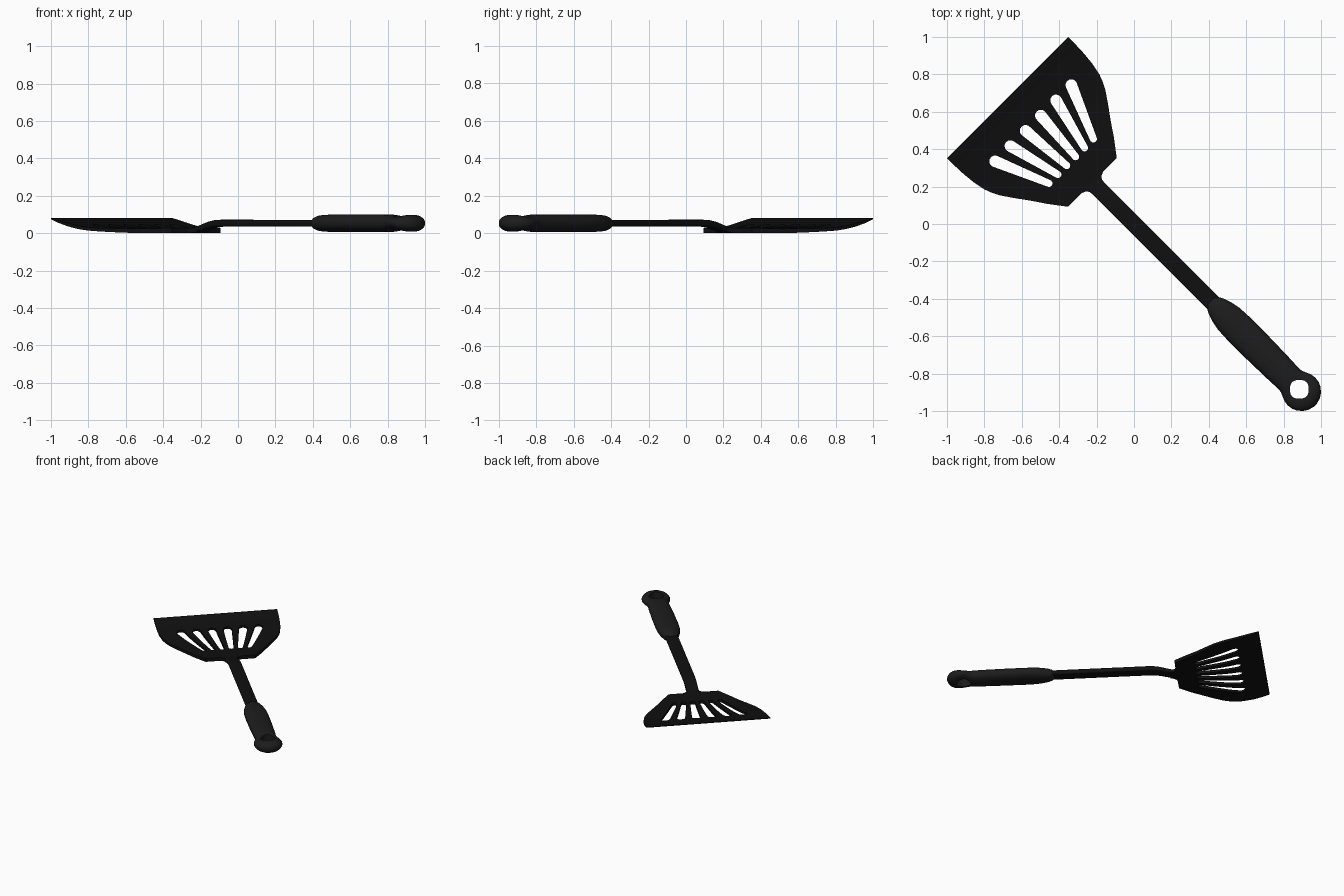
import bpy, bmesh, math

if "Cube" in bpy.data.objects:
    bpy.data.objects.remove(bpy.data.objects["Cube"])

TURN = math.radians(135)   # local +x runs from handle to blade edge


def material(name, g):
    m = bpy.data.materials.new(name)
    m.diffuse_color = (g, g, g, 1)
    m.use_nodes = True
    m.node_tree.nodes["Principled BSDF"].inputs["Base Color"].default_value = m.diffuse_color
    return m


def mesh_object(name, rings, mat=None):
    """Skin a list of equal-length point rings into a closed solid."""
    bm = bmesh.new()
    loops = [[bm.verts.new(p) for p in ring] for ring in rings]
    n = len(loops[0])
    for a, b in zip(loops, loops[1:]):
        for i in range(n):
            j = (i + 1) % n
            bm.faces.new((a[i], a[j], b[j], b[i]))
    bm.faces.new(loops[0][::-1])
    bm.faces.new(loops[-1])
    bmesh.ops.recalc_face_normals(bm, faces=bm.faces)
    me = bpy.data.meshes.new(name)
    bm.to_mesh(me)
    bm.free()
    ob = bpy.data.objects.new(name, me)
    bpy.context.collection.objects.link(ob)
    ob.rotation_euler.z = TURN
    if mat:
        me.materials.append(mat)
    return ob


def superellipse(half_w, half_h, power, n):
    pts = []
    for i in range(n):
        a = 2 * math.pi * i / n
        c, s = math.cos(a), math.sin(a)
        pts.append((half_w * math.copysign(abs(c) ** (2 / power), c),
                    half_h * math.copysign(abs(s) ** (2 / power), s)))
    return pts


def loft(name, sections, power, n, mat):
    """sections: (u, half width, z centre, half height)"""
    return mesh_object(name, [[(u, y, zc + z) for y, z in superellipse(w, h, power, n)]
                              for u, w, zc, h in sections], mat)


def prism(name, outline):
    return mesh_object(name, [[(x, y, z) for x, y in outline] for z in (-0.2, 0.3)])


def cut(target, cutters):
    bpy.context.view_layer.objects.active = target
    for c in cutters:
        c.hide_render = True
        m = target.modifiers.new("cut", 'BOOLEAN')
        m.object, m.operation, m.solver = c, 'DIFFERENCE', 'EXACT'
        bpy.ops.object.modifier_apply(modifier=m.name)
        bpy.data.objects.remove(c)


def smooth(ob):
    bpy.ops.object.select_all(action='DESELECT')
    ob.select_set(True)
    bpy.context.view_layer.objects.active = ob
    bpy.ops.object.shade_smooth_by_angle(angle=math.radians(35))


black = material("black_plastic", 0.005)
grip_black = material("grip_black", 0.012)

# Blade: (u, half width, bottom z, top z)
blade_rows = [
    (0.265, 0.044, 0.006, 0.030), (0.290, 0.047, 0.004, 0.029),
    (0.305, 0.058, 0.002, 0.028), (0.314, 0.080, 0.001, 0.028),
    (0.3145, 0.184, 0.001, 0.028), (0.40, 0.249, 0.000, 0.025),
    (0.484, 0.306, 0.001, 0.024), (0.55, 0.354, 0.004, 0.025),
    (0.617, 0.400, 0.008, 0.027), (0.66, 0.421, 0.011, 0.029),
    (0.70, 0.436, 0.014, 0.032), (0.76, 0.448, 0.022, 0.039),
    (0.83, 0.455, 0.036, 0.053), (0.90, 0.458, 0.055, 0.069),
    (0.955, 0.459, 0.075, 0.081)]
blade = mesh_object("blade", [[(u, -w, b), (u, w, b), (u, w, t), (u, -w, t)]
                              for u, w, b, t in blade_rows], black)


# Six teardrop slots fanning outwards
def slot(k):
    (ax, ay, ar), (bx, by, br) = (0.475, 0.168 * k, 0.019), (0.762, 0.288 * k, 0.031)
    direction = math.atan2(by - ay, bx - ax)
    pts = []
    for cx, cy, r, start in ((bx, by, br, -math.pi / 2), (ax, ay, ar, math.pi / 2)):
        for i in range(11):
            a = direction + start + math.pi * i / 10
            pts.append((cx + r * math.cos(a), cy + r * math.sin(a)))
    return prism("slot_cutter", pts)


bpy.context.view_layer.update()
slots = [slot(k) for k in (-1, -0.6, -0.2, 0.2, 0.6, 1)]
bpy.context.view_layer.update()
cut(blade, slots)

# Shaft with a bent neck dropping to the blade
shaft = loft("shaft", [
    (-0.68, 0.045, 0.053, 0.018), (0.10, 0.045, 0.054, 0.018),
    (0.14, 0.045, 0.053, 0.018), (0.19, 0.045, 0.045, 0.017),
    (0.24, 0.045, 0.031, 0.016), (0.28, 0.045, 0.021, 0.014),
    (0.33, 0.045, 0.014, 0.012)], 6, 24, black)

# Handle with rounded start, slight waist and a round end
handle_rows = [
    (-0.578, 0.020, 0.012), (-0.584, 0.033, 0.024), (-0.600, 0.046, 0.034),
    (-0.628, 0.060, 0.042), (-0.670, 0.073, 0.045), (-0.715, 0.082, 0.047),
    (-0.80, 0.086, 0.047), (-0.95, 0.085, 0.047), (-1.10, 0.081, 0.047),
    (-1.165, 0.078, 0.046), (-1.19, 0.080, 0.043), (-1.215, 0.091, 0.038),
    (-1.24, 0.101, 0.036), (-1.266, 0.105, 0.039), (-1.295, 0.101, 0.044),
    (-1.32, 0.090, 0.045), (-1.345, 0.069, 0.038), (-1.361, 0.045, 0.027),
    (-1.371, 0.012, 0.008)]
handle = loft("handle", [(u, w, 0.053, h) for u, w, h in handle_rows], 2.3, 32, grip_black)

# Hanging hole, a rounded square turned to the diagonal
ca = math.cos(math.pi / 4)
hole = prism("hole_cutter", [(-1.25 + (p - q) * ca, (p + q) * ca)
                             for p, q in superellipse(0.050, 0.050, 2.6, 28)])
bpy.context.view_layer.update()
cut(handle, [hole])

for part in (blade, shaft, handle):
    smooth(part)
